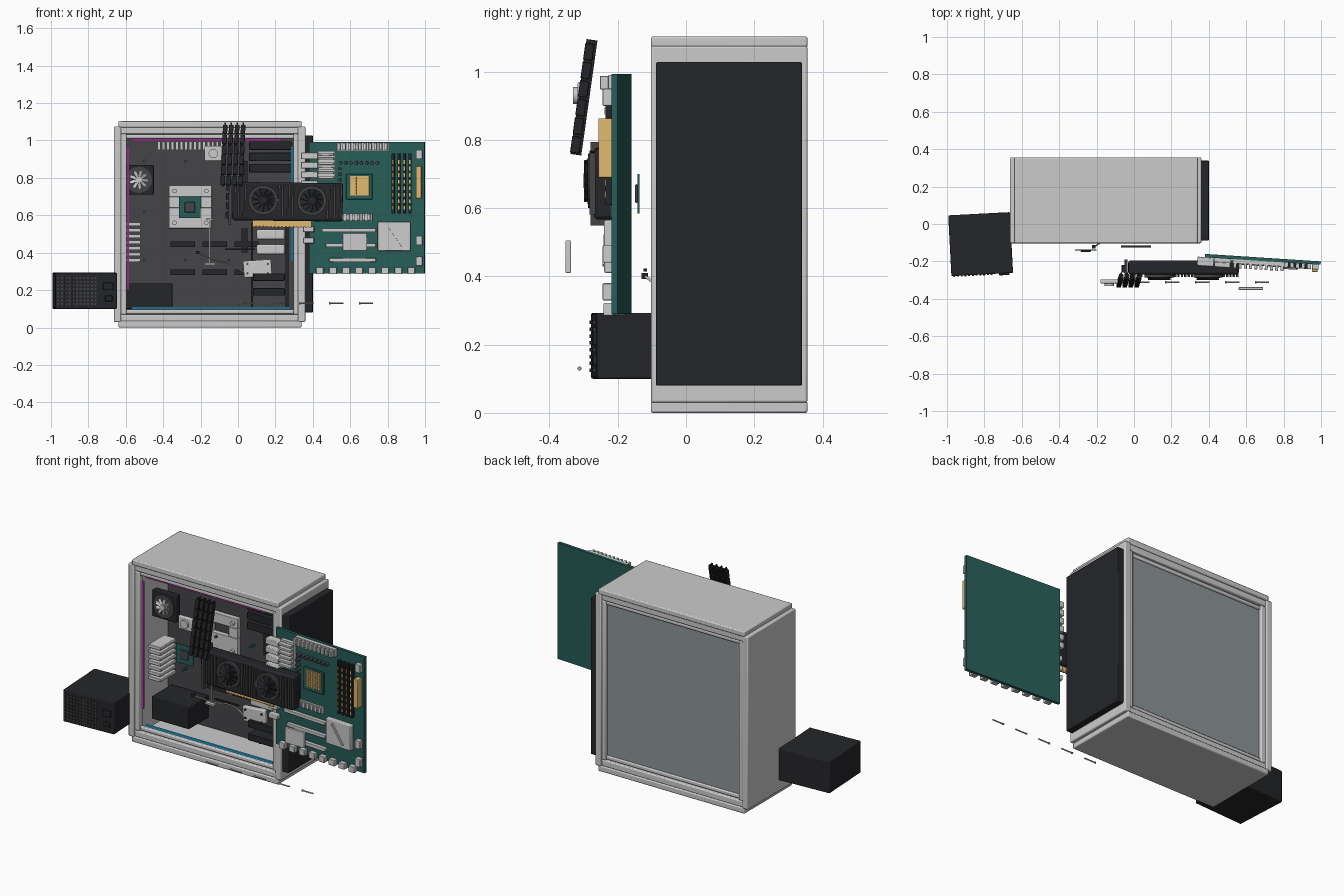
import bpy, bmesh, math
from mathutils import Matrix, Vector

if "Cube" in bpy.data.objects:
    bpy.data.objects.remove(bpy.data.objects["Cube"])

def mat(name, r, g, b):
    m = bpy.data.materials.new(name)
    m.diffuse_color = (r, g, b, 1)
    m.use_nodes = True
    m.node_tree.nodes["Principled BSDF"].inputs["Base Color"].default_value = m.diffuse_color
    return m

BLACK = mat("black", .018, .019, .022)
DARK = mat("dark_grey", .06, .06, .065)
GREEN = mat("board_green", .02, .11, .095)
GOLD = mat("gold", .75, .48, .16)
PINK = mat("magenta_light", .8, .05, .6)
BLUE = mat("blue_light", .02, .45, .8)
GLASS = mat("smoke_panel", .27, .3, .32)
I = Matrix.Identity(4)

def finish(name, bm, m, M, bev=0, smooth=False):
    me = bpy.data.meshes.new(name)
    bm.to_mesh(me)
    bm.free()
    ob = bpy.data.objects.new(name, me)
    bpy.context.collection.objects.link(ob)
    ob.matrix_world = M
    if m:
        me.materials.append(m)
    if bev:
        b = ob.modifiers.new("bevel", 'BEVEL')
        b.width, b.segments = bev, 2
    if smooth or bev:
        bpy.context.view_layer.objects.active = ob
        ob.select_set(True)
        bpy.ops.object.shade_smooth_by_angle(angle=math.radians(35))
        ob.select_set(False)
    return ob

def boxes(name, items, m=None, M=I, bev=0):
    """One object out of boxes given as x0,x1,y0,y1,z0,z1."""
    bm = bmesh.new()
    for x0, x1, y0, y1, z0, z1 in items:
        T = Matrix.Translation(((x0+x1)/2, (y0+y1)/2, (z0+z1)/2))
        bmesh.ops.create_cube(bm, size=1, matrix=T @ Matrix.Diagonal((x1-x0, y1-y0, z1-z0, 1)))
    return finish(name, bm, m, M, bev)

def cyls(name, items, m=None, M=I, axis='Y', seg=20):
    """One object out of cylinders given as x,y,z,radius,depth."""
    R = {'Y': Matrix.Rotation(math.pi/2, 4, 'X'), 'X': Matrix.Rotation(math.pi/2, 4, 'Y'), 'Z': I}[axis]
    bm = bmesh.new()
    for x, y, z, r, d in items:
        bmesh.ops.create_cone(bm, cap_ends=True, segments=seg, radius1=r, radius2=r, depth=d,
                              matrix=Matrix.Translation((x, y, z)) @ R)
    return finish(name, bm, m, M, smooth=True)

def blades(name, x, y, z, r, n, m, M=I):
    bm = bmesh.new()
    for i in range(n):
        T = Matrix.Translation((x, y, z)) @ Matrix.Rotation(2*math.pi*i/n, 4, 'Y') \
            @ Matrix.Translation((r*.62, 0, 0)) @ Matrix.Rotation(.5, 4, 'X')
        bmesh.ops.create_cube(bm, size=1, matrix=T @ Matrix.Diagonal((r*.7, .004, r*.32, 1)))
    finish(name, bm, m, M)
    cyls(name + "_hub", [(x, y, z, r*.32, .016)], m, M)

def about(x, y, z, ang, ax):
    return Matrix.Translation((x, y, z)) @ Matrix.Rotation(math.radians(ang), 4, ax) @ Matrix.Translation((-x, -y, -z))

def wire(name, pts, r, m=None):
    cu = bpy.data.curves.new(name, 'CURVE')
    cu.dimensions, cu.bevel_depth, cu.bevel_resolution = '3D', r, 2
    s = cu.splines.new('BEZIER')
    s.bezier_points.add(len(pts)-1)
    for p, c in zip(s.bezier_points, pts):
        p.co = c
        p.handle_left_type = p.handle_right_type = 'AUTO'
    if m:
        cu.materials.append(m)
    bpy.context.collection.objects.link(bpy.data.objects.new(name, cu))

# case shell
Y0, Y1 = -.103, .356
boxes("case_top_and_bottom", [(-.64, .34, Y0, Y1, 1.07, 1.103), (-.64, .34, Y0, Y1, 0, .035)], bev=.006)
boxes("case_side_walls", [(-.663, -.625, Y0, Y1, .03, 1.075), (.32, .36, Y0, Y1, .03, 1.075)], bev=.006)
boxes("case_front_panel", [(.355, .40, -.088, .34, .08, 1.028)], BLACK, bev=.004)
rails = []
for a, b in ((-.095, -.06), (.315, .348)):
    rails += [(-.63, .325, a, b, 1.035, 1.073), (-.63, .325, a, b, .032, .07),
              (-.628, -.595, a, b, .07, 1.035), (.297, .323, a, b, .07, 1.035)]
boxes("case_frame_rails", rails, bev=.006)
bars = []
for a, b in ((-.085, -.06), (.31, .338)):
    bars += [(-.6, .3, a, b, 1.01, 1.032), (-.6, .3, a, b, .073, .097)]
boxes("case_inner_bars", bars, bev=.006)
boxes("back_side_panel", [(-.62, .32, .315, .328, .05, 1.05)], GLASS)
boxes("component_tray", [(-.625, .32, .225, .24, .04, 1.07)], DARK)

# light strips
boxes("magenta_strips", [(-.57, .23, -.07, -.058, .998, 1.008), (-.594, -.584, -.07, -.058, .2, .97)], PINK)
boxes("blue_strips", [(-.57, .28, -.07, -.058, .099, .109), (.283, .295, -.07, -.058, .35, .97)], BLUE)

# tray details
boxes("tray_grommets", [(x, x+.13, .215, .226, z, z+.03) for x in (-.36, -.19, -.02) for z in (.43, .28)]
      + [(.02, .05, .215, .226, z, z+.13) for z in (.4, .58, .76)], BLACK)
cyls("tray_standoffs", [(x, .205, z, .008, .045) for x in (-.5, -.28, -.05) for z in (.36, .62, .89)], GREEN, seg=6)
boxes("socket_backplate", [(-.37, -.14, .195, .226, .53, .64), (-.37, -.14, .195, .226, .70, .76),
                           (-.37, -.31, .195, .226, .64, .70), (-.2, -.14, .195, .226, .64, .70)], bev=.003)
cyls("socket_screws", [(x, .19, z, .012, .02) for x in (-.34, -.17) for z in (.56, .73)])
boxes("top_vent_fins", [(-.43+i*.024, -.415+i*.024, .1, .2, .95, .995) for i in range(15)])
boxes("power_supply_shroud", [(-.6, -.35, .03, .22, .1, .235)], BLACK, bev=.004)
boxes("expansion_slot_covers", [(-.6, -.52, .0, .15, .35+i*.032, .37+i*.032) for i in range(7)], bev=.003)

# rear fan
boxes("rear_fan_frame", [(-.61, -.45, .05, .09, .71, .87)], BLACK, bev=.004)
cyls("rear_fan_well", [(-.53, .048, .79, .07, .01)], DARK, seg=32)
blades("rear_fan_blades", -.53, .038, .79, .05, 9, None)

# drive cage
boxes("drive_bays", [(.06, .29, .0, .2, z, z+.045) for z in (.95, .89, .83)]
      + [(.08, .25, -.02, .2, z, z+.04) for z in (.25, .17)], BLACK, bev=.003)
boxes("drive_trays", [(.1, .25, -.03, .18, z, z+.055) for z in (.47, .39)], bev=.01)
boxes("drive_cage_posts", [(.255, .27, -.03, .2, .1, .56), (.07, .08, .1, .2, .1, .56)], BLACK)
boxes("storage_drive", [(.03, .18, .0, .03, .27, .36)], M=about(.1, .015, .31, -4, 'Y'), bev=.006)
cyls("storage_drive_screws", [(x, -.003, z, .006, .01) for x in (.05, .16) for z in (.29, .34)], DARK, seg=10)
wire("drive_cable", [(-.21, -.12, .4), (-.12, -.06, .36), (-.04, 0, .34), (.05, .01, .285)], .004)
boxes("cable_plugs", [(-.225, -.205, -.13, -.112, .393, .41), (-.07, .09, -.125, -.115, .415, .423)], BLACK)
boxes("card_support_stand", [(-.154, -.146, -.045, -.037, .34, .58), (-.18, -.12, -.06, -.02, .335, .345),
                             (-.17, -.13, -.05, -.03, .575, .582)])

# floating processor
boxes("processor_substrate", [(-.315, -.2, -.142, -.136, .585, .70)], GREEN)
boxes("processor_lid", [(-.285, -.23, -.149, -.142, .615, .67)], DARK, bev=.003)

# loose power supply
P = about(-.82, -.107, .2, 3, 'Z')
boxes("power_supply_body", [(-.985, -.655, -.27, .055, .1, .293)], BLACK, P, .005)
boxes("power_supply_grille", [(-.975+i*.02, -.965+i*.02, -.275, -.268, .12+j*.02, .13+j*.02)
                              for i in range(11) for j in range(8)], DARK, P)
boxes("power_supply_socket", [(-.73, -.675, -.28, -.268, .2, .24), (-.72, -.68, -.28, -.268, .14, .17)], BLACK, P, .003)

# loose motherboard, turned slightly
B = about(.38, -.165, 0, -3.7, 'Z')
boxes("motherboard", [(.38, 1.0, -.178, -.16, .29, .993)], GREEN, B)
boxes("regulator_heatsink_bases", [(.53, .81, -.2, -.177, .945, .99), (.43, .52, -.2, -.177, .79, .945),
                                   (.55, .72, -.19, -.177, .57, .61)], M=B)
boxes("regulator_heatsink_fins", [(.535+i*.028, .551+i*.028, -.225, -.2, .948, .987) for i in range(10)]
      + [(.433, .517, -.225, -.2, .795+i*.025, .808+i*.025) for i in range(6)]
      + [(.555+i*.028, .57+i*.028, -.2, -.19, .573, .607) for i in range(6)], M=B, bev=.002)
boxes("rear_ports", [(.34, .43, -.225, -.177, .65+i*.05, .685+i*.05) for i in range(6)]
      + [(.35, .41, -.21, -.177, .45+i*.06, .48+i*.06) for i in range(3)], M=B, bev=.004)
boxes("processor_socket_frame", [(.58, .72, -.188, -.177, .685, .82)], GREEN, B, .003)
boxes("processor_socket_pins", [(.605+i*.0165, .618+i*.0165, -.196, -.187, .71+j*.0165, .723+j*.0165)
                                for i in range(6) for j in range(6)], GOLD, B)
boxes("processor_socket_plate", [(.602, .704, -.191, -.187, .706, .81)], GOLD, B)
boxes("memory_slots", [(.825+i*.03, .84+i*.03, -.2, -.177, .61, .93) for i in range(4)], BLACK, B)
boxes("memory_slot_pins", [(.829+i*.03, .836+i*.03, -.203, -.2, .63+j*.035, .65+j*.035)
                           for i in range(4) for j in range(8)], GOLD, B)
boxes("main_power_connector", [(.955, .985, -.218, -.177, .69, .863)], GOLD, B, .003)
boxes("chipset_heatsink", [(.75, .925, -.205, -.177, .41, .565)], M=B, bev=.005)
boxes("chipset_heatsink_ridge", [(.83, .84, -.213, -.2, .42, .555)], M=B @ about(.835, -.2, .487, -35, 'Y'))
boxes("card_slots", [(.45, .74, -.2, -.177, .51, .53), (.47, .74, -.2, -.177, .43, .45),
                     (.49, .74, -.2, -.177, .35, .372)], M=B, bev=.003)
boxes("bottom_headers", [(.42+i*.07, .46+i*.07, -.205, -.177, .285, .322) for i in range(8)], M=B, bev=.003)
boxes("edge_headers", [(.955, .99, -.205, -.177, z, z+.05) for z in (.9, .44, .33)], M=B, bev=.003)
cyls("capacitors", [(.55+i*.028, -.19, .88, .009, .03) for i in range(8)]
     + [(.545, -.19, .7+i*.03, .009, .03) for i in range(6)], DARK, B, seg=12)

# loose solid state stick
boxes("solid_state_stick", [(.56, .69, -.353, -.337, .41, .505)], bev=.003)

# graphics card
G = about(.26, -.24, .67, .7, 'Y')
boxes("graphics_card_body", [(-.03, .56, -.27, -.195, .57, .775)], BLACK, G, .012)
boxes("graphics_card_fins", [(x+i*.018, x+.01+i*.018, -.283, -.265, .585, .765)
                             for x, n in ((-.02, 4), (.215, 6), (.475, 5)) for i in range(n)], DARK, G)
for k, x in enumerate((.135, .395)):
    cyls(f"graphics_fan_ring_{k}", [(x, -.277, .68, .078, .02)], DARK, G, seg=40)
    cyls(f"graphics_fan_well_{k}", [(x, -.286, .68, .066, .006)], BLACK, G, seg=40)
    blades(f"graphics_fan_blades_{k}", x, -.292, .68, .062, 11, BLACK, G)
boxes("graphics_card_edge_contacts", [(.08+i*.02, .095+i*.02, -.225, -.215, .535, .55) for i in range(16)]
      + [(.08, .395, -.222, -.218, .54, .575)], GOLD, G)
boxes("graphics_card_bracket", [(-.05, -.035, -.28, -.19, .545, .79)], DARK, G)
boxes("graphics_card_outputs", [(-.065, -.045, -.26, -.22, .58+i*.05, .615+i*.05) for i in range(4)], BLACK, G)

# memory sticks, leaning back
for i in range(4):
    x = -.075 + i*.032
    R = about(x, -.3, .925, -8, 'X') @ about(x, -.3, .925, 2.5, 'Y')
    boxes(f"memory_stick_{i+1}", [(x-.004, x+.004, -.315, -.283, .755, 1.095)], BLACK, R)
    boxes(f"memory_spreader_{i+1}", [(x-.012, x+.012, -.317, -.29, .76+j*.055, .808+j*.055)
                                     for j in range(6)], BLACK, R, .002)

# loose pump block
boxes("pump_block", [(-.18, -.085, -.318, -.296, .89, .97)], bev=.006)
cyls("pump_cap", [(-.132, -.322, .93, .025, .018)], seg=24)

# row of loose screws
cyls("loose_screws", [(.045+i*.16, -.312, .13, .004, .076) for i in range(5)], axis='X', seg=10)
cyls("loose_screw_heads", [(.01+i*.16, -.312, .13, .006, .008) for i in range(5)], axis='X', seg=10)
